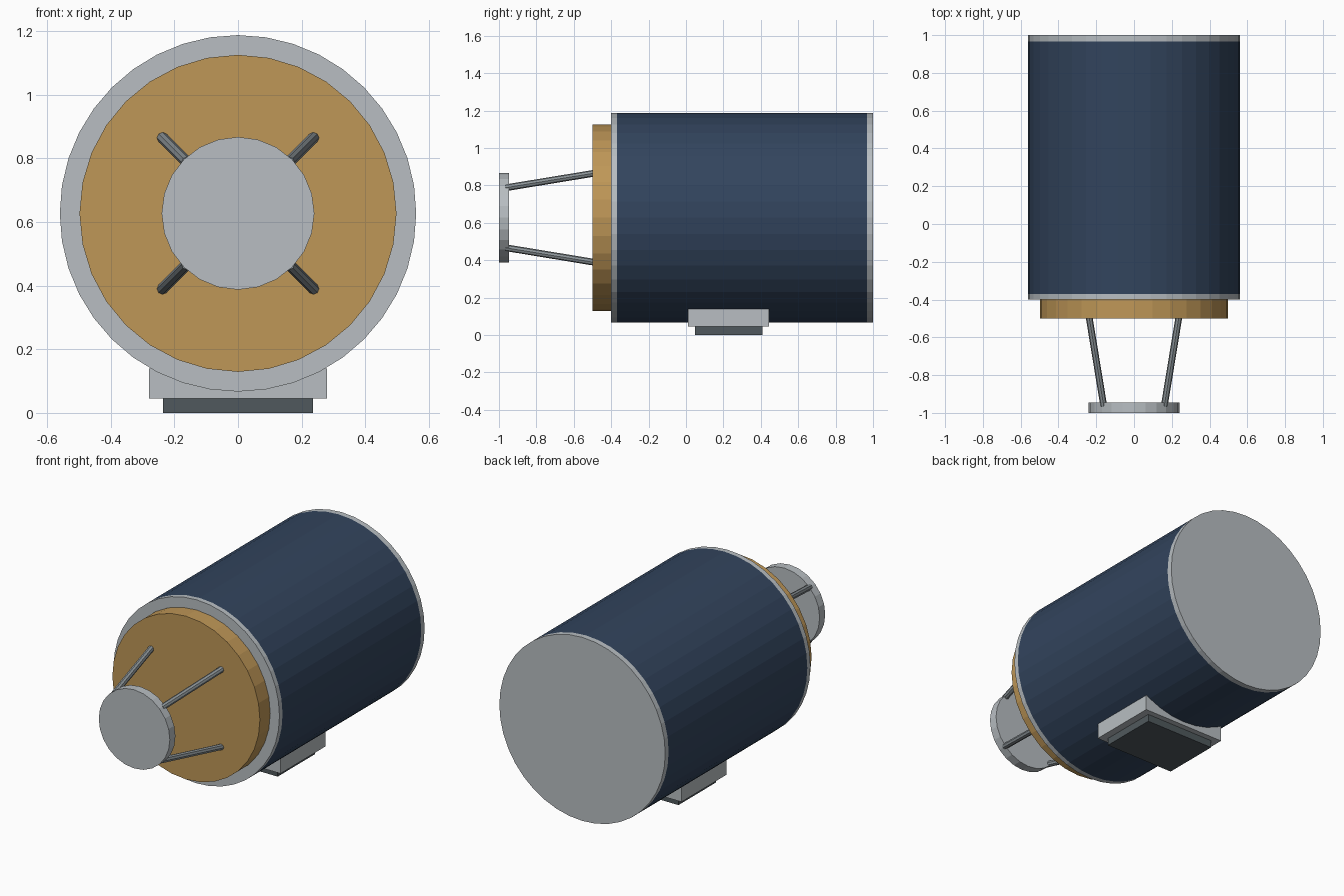
import bpy
import bmesh
from mathutils import Matrix, Vector

if "Cube" in bpy.data.objects:
    bpy.data.objects.remove(bpy.data.objects["Cube"], do_unlink=True)

AXIS_Z = 0.627


def material(name, srgb):
    """Flat colour from sRGB bytes, stored as linear values."""
    colour = [((c / 255 + 0.055) / 1.055) ** 2.4 for c in srgb] + [1]
    mat = bpy.data.materials.new(name)
    mat.use_nodes = True
    mat.diffuse_color = colour
    mat.node_tree.nodes["Principled BSDF"].inputs["Base Color"].default_value = colour
    return mat


light_grey = material("light grey", (184, 190, 194))
navy = material("navy blue", (50, 68, 93))
gold = material("gold", (191, 151, 87))
steel = material("steel grey", (140, 148, 152))
charcoal = material("charcoal", (80, 89, 93))


def finish(name, bm, mat):
    mesh = bpy.data.meshes.new(name)
    bm.to_mesh(mesh)
    bm.free()
    mesh.materials.append(mat)
    obj = bpy.data.objects.new(name, mesh)
    bpy.context.collection.objects.link(obj)
    return obj


def rod(name, start, end, radius, sides, mat):
    """Capped cylinder between two points."""
    start, end = Vector(start), Vector(end)
    span = end - start
    turn = span.to_track_quat("Z", "Y").to_matrix().to_4x4()
    bm = bmesh.new()
    bmesh.ops.create_cone(bm, cap_ends=True, segments=sides, radius1=radius,
                          radius2=radius, depth=span.length,
                          matrix=Matrix.Translation((start + end) / 2) @ turn)
    return finish(name, bm, mat)


def drum(name, y0, y1, radius, sides, mat):
    return rod(name, (0, y0, AXIS_Z), (0, y1, AXIS_Z), radius, sides, mat)


def box(name, low, high, mat):
    low, high = Vector(low), Vector(high)
    bm = bmesh.new()
    bmesh.ops.create_cube(bm, size=1, matrix=Matrix.Translation((low + high) / 2)
                          @ Matrix.Diagonal((*(high - low), 1)))
    return finish(name, bm, mat)


# Barrel with its end rims
drum("barrel", -0.37, 0.967, 0.56, 40, navy)
drum("front_rim", -0.40, -0.37, 0.56, 40, light_grey)
drum("back_rim", 0.967, 1.0, 0.56, 40, light_grey)

# Front plate and the small disc held ahead of it
drum("front_plate", -0.50, -0.40, 0.498, 32, gold)
drum("front_disc", -1.0, -0.946, 0.24, 24, light_grey)

# Four splayed struts
for side, sx in (("left", 1), ("right", -1)):
    for level, sz in (("upper", 1), ("lower", -1)):
        rod(f"{level}_{side}_strut",
            (sx * 0.16, -0.965, AXIS_Z + sz * 0.16),
            (sx * 0.243, -0.46, AXIS_Z + sz * 0.243), 0.018, 8, steel)

# Mounting block and foot under the barrel
box("mount_block", (-0.28, 0.01, 0.045), (0.28, 0.443, 0.14), light_grey)
box("mount_foot", (-0.235, 0.047, 0), (0.235, 0.408, 0.045), charcoal)
